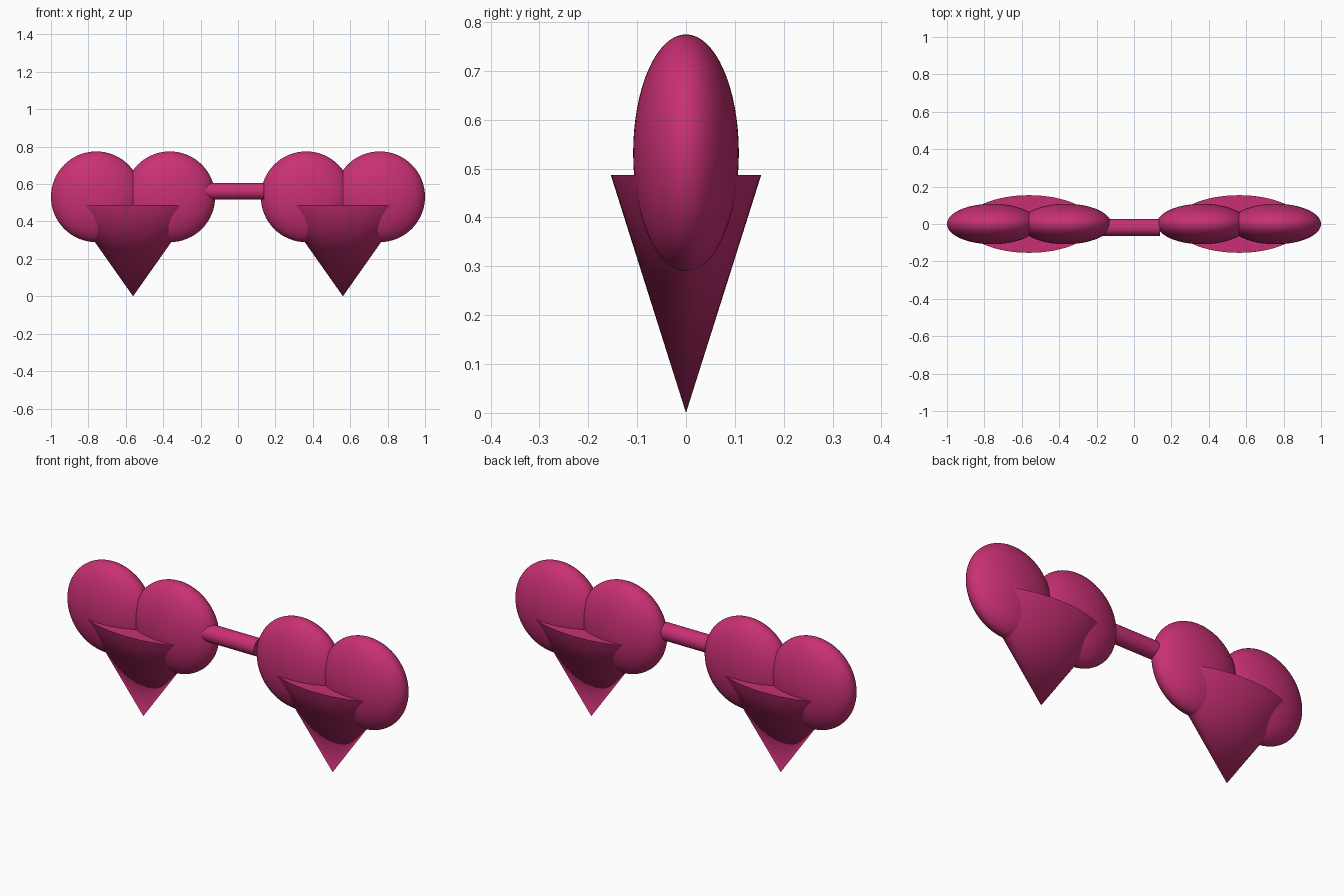
import bpy
import math

cube = bpy.data.objects.get("Cube")
if cube:
    bpy.data.objects.remove(cube, do_unlink=True)

# Single colour for every part
COLOUR = (0.58, 0.03, 0.175, 1.0)
pink = bpy.data.materials.new("magenta_pink")
pink.use_nodes = True
pink.diffuse_color = COLOUR
bsdf = next(n for n in pink.node_tree.nodes if n.type == "BSDF_PRINCIPLED")
bsdf.inputs["Base Color"].default_value = COLOUR

HEART_X = 0.561     # centre of each heart
LOBE_OFFSET = 0.1965
LOBE_R = 0.2425
LOBE_Z = 0.532
FLAT = 0.446        # depth of the hearts relative to their width
CONE_R = 0.343
CONE_H = 0.487


def finish(name, scale=(1, 1, 1)):
    """Name, scale, colour and smooth the active object."""
    obj = bpy.context.object
    obj.name = obj.data.name = name
    obj.scale = scale
    bpy.ops.object.transform_apply(location=False, rotation=True, scale=True)
    obj.data.materials.append(pink)
    bpy.ops.object.shade_smooth_by_angle(angle=math.radians(40))
    return obj


def heart(side, sign):
    # Two flattened round lobes
    for place, step in (("inner", -1), ("outer", 1)):
        x = sign * (HEART_X + step * LOBE_OFFSET)
        bpy.ops.mesh.primitive_uv_sphere_add(
            segments=64, ring_count=32, radius=LOBE_R, location=(x, 0, LOBE_Z))
        finish(f"{side}_heart_{place}_lobe", (1, FLAT, 1))
    # Flattened cone, point down with a flat cap
    bpy.ops.mesh.primitive_cone_add(
        vertices=64, radius1=0, radius2=CONE_R, depth=CONE_H,
        location=(sign * HEART_X, 0, CONE_H / 2))
    finish(f"{side}_heart_point", (1, 0.154 / CONE_R, 1))


heart("left", 1)
heart("right", -1)

# Bar joining the hearts, sunk deeper into the right one
BAR_START, BAR_END = -0.27, 0.138
bpy.ops.mesh.primitive_cylinder_add(
    vertices=48, radius=0.045, depth=BAR_END - BAR_START,
    location=((BAR_START + BAR_END) / 2, -0.019, 0.562),
    rotation=(0, math.pi / 2, 0))
finish("bridge_bar")
